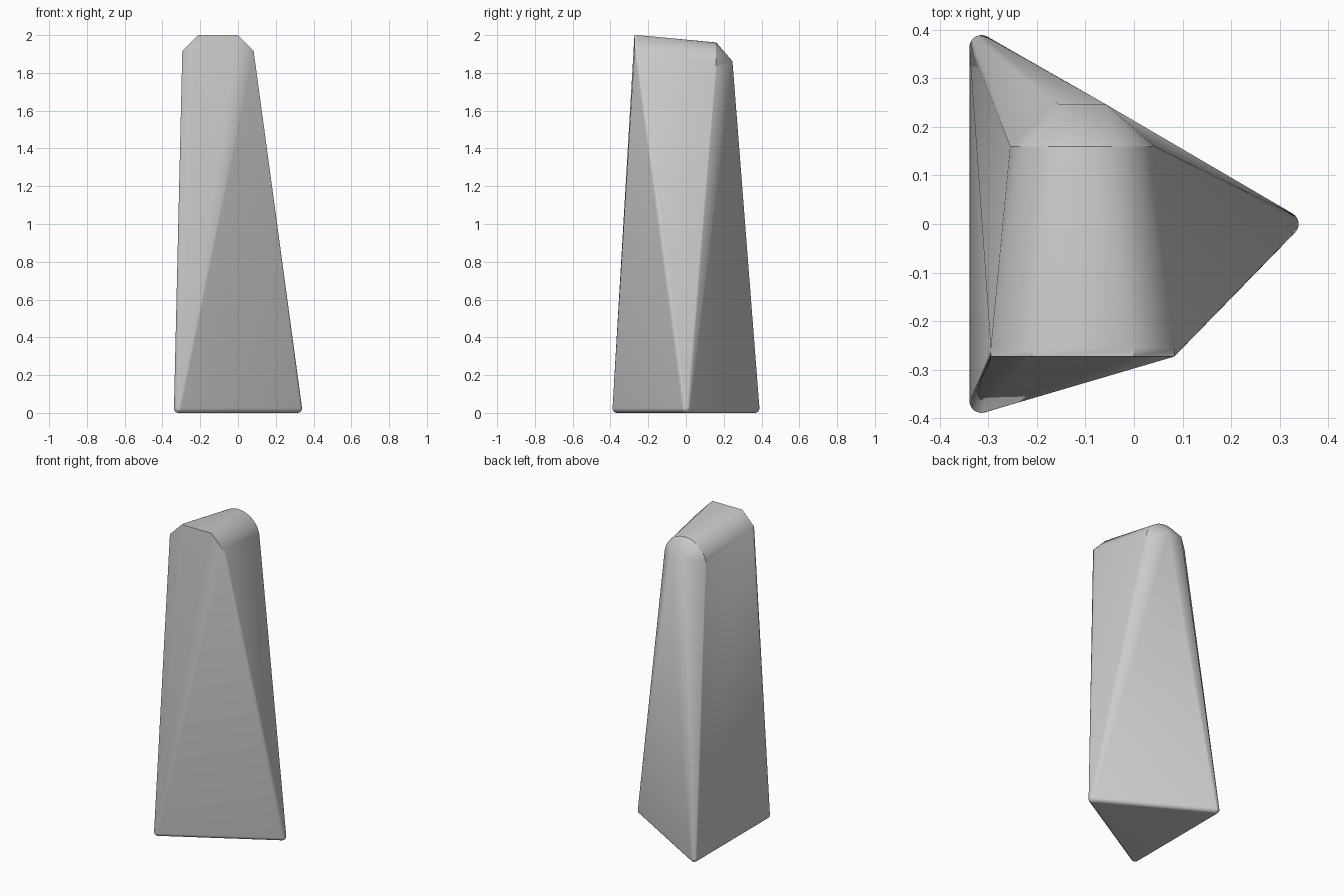
import bpy, bmesh
from math import pi, sin, cos, radians
from mathutils import Matrix

if "Cube" in bpy.data.objects:
    bpy.data.objects.remove(bpy.data.objects["Cube"])

bm = bmesh.new()

# Rounded corners of the triangular foot
r = 0.025
for x, y in [(-0.314, 0.364), (-0.314, -0.364), (0.314, 0.0)]:
    bmesh.ops.create_uvsphere(bm, u_segments=32, v_segments=16, radius=r,
                              matrix=Matrix.Translation((x, y, r)))

# Chamfered front end of the cap
for y in (-0.273, -0.256):
    for x, z in [(-0.295, 1.915), (-0.21, 2.0), (0.0, 2.0), (0.083, 1.915)]:
        bm.verts.new((x, y, z))

# Arched back end of the cap
for i in range(33):
    a = pi * i / 32
    bm.verts.new((-0.107 + 0.149 * cos(a), 0.16, 1.812 + 0.149 * sin(a)))

# Short rear ridge
for x in (-0.155, -0.057):
    bm.verts.new((x, 0.246, 1.862))

# Shrink-wrap everything into one solid skin
for f in list(bm.faces):
    bm.faces.remove(f)
for e in list(bm.edges):
    bm.edges.remove(e)
bmesh.ops.convex_hull(bm, input=list(bm.verts))
bmesh.ops.delete(bm, geom=[v for v in bm.verts if not v.link_faces], context='VERTS')
bmesh.ops.dissolve_limit(bm, angle_limit=radians(0.1), verts=list(bm.verts), edges=list(bm.edges))
bmesh.ops.recalc_face_normals(bm, faces=list(bm.faces))

mesh = bpy.data.meshes.new("tapered_pillar")
bm.to_mesh(mesh)
bm.free()
pillar = bpy.data.objects.new("tapered_pillar", mesh)
bpy.context.collection.objects.link(pillar)
bpy.context.view_layer.objects.active = pillar
pillar.select_set(True)
bpy.ops.object.shade_smooth_by_angle(angle=radians(30))
